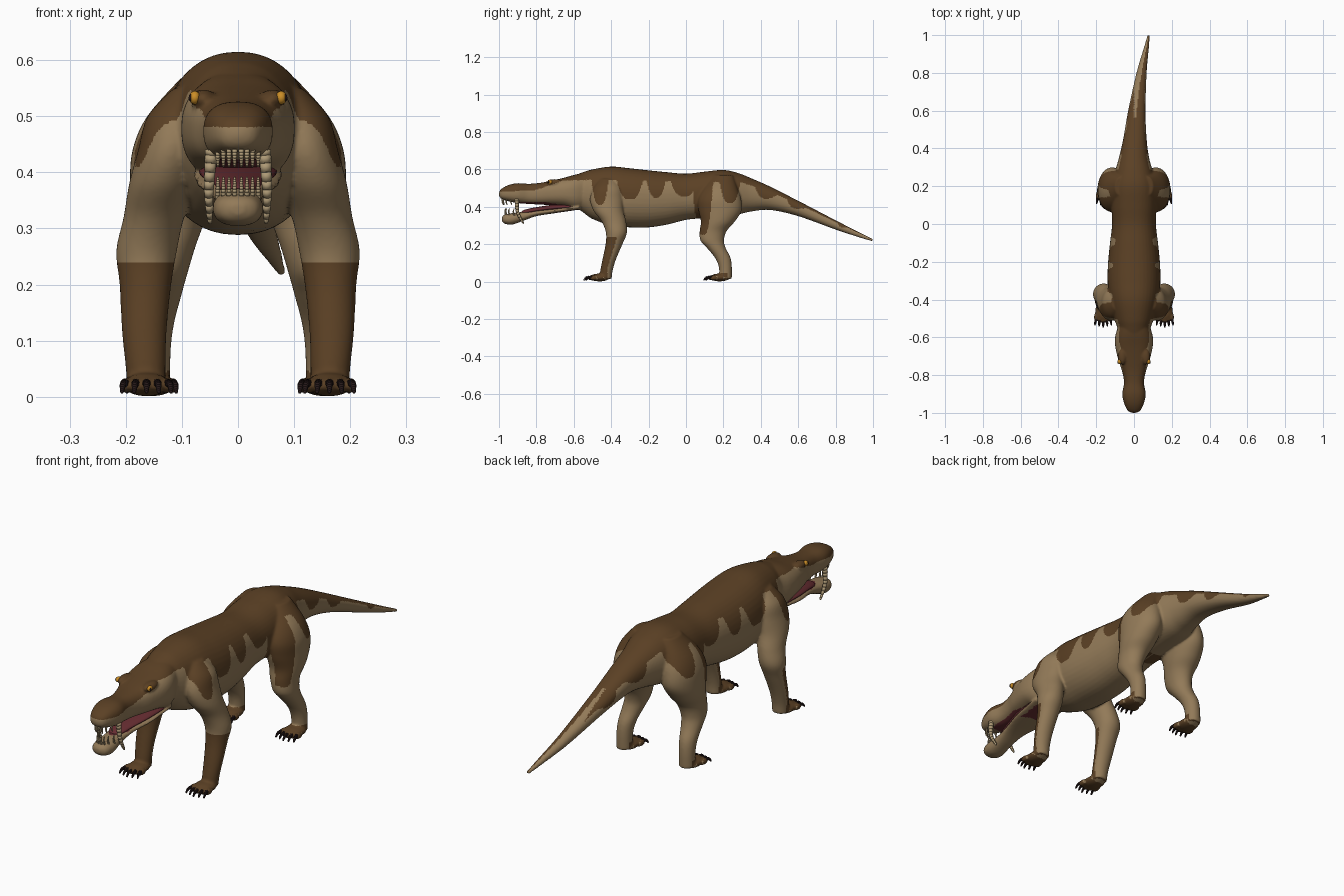
import bpy, bmesh, math
from mathutils import Vector, Matrix

if "Cube" in bpy.data.objects:
    bpy.data.objects.remove(bpy.data.objects["Cube"])


def material(name, color):
    mat = bpy.data.materials.new(name)
    mat.use_nodes = True
    mat.diffuse_color = (*color, 1)
    mat.node_tree.nodes["Principled BSDF"].inputs["Base Color"].default_value = (*color, 1)
    return mat


TAN = material("tan hide", (.29, .195, .098))
BROWN = material("brown hide", (.105, .052, .018))
RED = material("mouth red", (.13, .025, .03))
IVORY = material("tooth ivory", (.42, .32, .18))
CLAW = material("claw black", (.02, .01, .01))
AMBER = material("eye amber", (.6, .27, .02))


def smooth_path(points, steps):
    """Catmull-Rom samples through rows of numbers."""
    rows = [Vector(p) for p in points]
    rows = [rows[0]] + rows + [rows[-1]]
    out = []
    for a, b, c, d in zip(rows, rows[1:], rows[2:], rows[3:]):
        for i in range(steps):
            t = i / steps
            out.append(b + (c - a) * (t / 2) + (a * 2 - b * 5 + c * 4 - d) * (t * t / 2)
                       + (b * 3 - a - c * 3 + d) * (t ** 3 / 2))
    return out + [rows[-1]]


def loft(bm, centers, radii, axes, power=2, sides=40):
    """Skin closed superellipse rings; axes are the two ring directions."""
    rings = []
    u, v = Vector(axes[0]), Vector(axes[1])
    for center, (ru, rv) in zip(centers, radii):
        ring = []
        for k in range(sides):
            c, s = math.cos(math.tau * k / sides), math.sin(math.tau * k / sides)
            pu = math.copysign(abs(c) ** (2 / power), c) * ru
            pv = math.copysign(abs(s) ** (2 / power), s) * rv
            ring.append(bm.verts.new(center + u * pu + v * pv))
        rings.append(ring)
    faces = [bm.faces.new(rings[0]), bm.faces.new(rings[-1])]
    for a, b in zip(rings, rings[1:]):
        for k in range(sides):
            n = (k + 1) % sides
            faces.append(bm.faces.new((a[k], a[n], b[n], b[k])))
    bmesh.ops.recalc_face_normals(bm, faces=faces)


def body_loft(bm, rows, power=2):
    """Rows along the body: y, top, bottom, half width, x."""
    rows = smooth_path(rows, 6)
    loft(bm, [Vector((r[4], r[0], (r[1] + r[2]) / 2)) for r in rows],
         [(max(r[3], .003), max((r[1] - r[2]) / 2, .003)) for r in rows],
         ((1, 0, 0), (0, 0, 1)), power)


def limb_loft(bm, rows, side):
    """Rows down a limb: z, x, y, x radius, y radius."""
    rows = smooth_path(rows, 5)
    loft(bm, [Vector((r[1] * side, r[2], r[0])) for r in rows],
         [(r[3], r[4]) for r in rows], ((1, 0, 0), (0, 1, 0)))


def ball(bm, center, radii, segments=20):
    bmesh.ops.create_uvsphere(bm, u_segments=segments, v_segments=segments // 2, radius=1,
                              matrix=Matrix.Translation(center) @ Matrix.Diagonal((*radii, 1)))


def spike(bm, points, radius):
    """Tapered curved horn through the points."""
    pts = smooth_path(points, 5)
    for i, (a, b) in enumerate(zip(pts, pts[1:])):
        r = [radius * math.sqrt(1 - (i + k) / len(pts)) for k in (0, 1)]
        turn = (b - a).to_track_quat("Z", "Y").to_matrix().to_4x4()
        bmesh.ops.create_cone(bm, cap_ends=True, segments=10, radius1=r[0], radius2=r[1],
                              depth=(b - a).length,
                              matrix=Matrix.Translation((a + b) / 2) @ turn)


def make_object(name, bm, *mats):
    mesh = bpy.data.meshes.new(name)
    bm.to_mesh(mesh)
    bm.free()
    obj = bpy.data.objects.new(name, mesh)
    bpy.context.collection.objects.link(obj)
    for mat in mats:
        mesh.materials.append(mat)
    mesh.shade_smooth()
    return obj


# Trunk and tail
skin = bmesh.new()
body_loft(skin, [
    (-.62, .56, .42, .07, 0), (-.55, .585, .37, .088, 0), (-.5, .60, .335, .105, 0),
    (-.4, .615, .30, .13, 0), (-.3, .606, .29, .14, 0), (-.2, .595, .29, .137, 0),
    (-.1, .585, .305, .127, 0), (0, .577, .33, .116, 0), (.1, .588, .34, .12, 0),
    (.2, .597, .35, .12, 0), (.28, .58, .36, .1, 0), (.35, .552, .375, .08, 0),
    (.45, .508, .383, .062, .005), (.6, .432, .35, .046, .015), (.8, .328, .278, .027, .04),
    (.93, .262, .235, .014, .065), (1, .228, .214, .007, .078)], 2.2)

# Skull
body_loft(skin, [
    (-1, .475, .46, .01, 0), (-.988, .495, .443, .033, 0), (-.95, .516, .43, .052, 0),
    (-.9, .526, .42, .062, 0), (-.84, .523, .415, .053, 0), (-.78, .528, .412, .063, 0),
    (-.72, .54, .408, .083, 0), (-.65, .556, .40, .099, 0), (-.6, .57, .385, .1, 0),
    (-.56, .578, .385, .09, 0), (-.5, .585, .41, .07, 0)], 2.5)

# Lower jaw
body_loft(skin, [
    (-.57, .41, .385, .08, 0), (-.7, .392, .366, .073, 0), (-.8, .382, .35, .05, 0),
    (-.87, .373, .325, .041, 0), (-.93, .366, .305, .045, 0), (-.97, .358, .31, .036, 0),
    (-.985, .345, .325, .012, 0)], 2.3)

FRONT_LEG = [
    (.55, .085, -.42, .03, .04), (.5, .108, -.42, .053, .075), (.44, .12, -.425, .058, .088),
    (.38, .134, -.415, .06, .08), (.32, .15, -.385, .054, .065), (.26, .163, -.372, .054, .056),
    (.2, .165, -.385, .046, .045), (.12, .167, -.41, .04, .036), (.06, .165, -.425, .036, .033),
    (.015, .163, -.43, .034, .033)]
HIND_LEG = [
    (.57, .07, .2, .03, .05), (.5, .1, .185, .062, .09), (.44, .113, .18, .075, .115),
    (.38, .118, .182, .075, .115), (.32, .125, .17, .068, .09), (.27, .13, .145, .055, .072),
    (.22, .138, .14, .048, .063), (.18, .144, .162, .043, .05), (.13, .15, .195, .036, .042),
    (.08, .153, .21, .033, .035), (.015, .154, .212, .033, .033)]

# Legs, feet, toes and claws
claws = bmesh.new()
for side in (-1, 1):
    for leg, foot_x, foot_y in ((FRONT_LEG, .163, -.462), (HIND_LEG, .154, .18)):
        limb_loft(skin, leg, side)
        ball(skin, (foot_x * side, foot_y, .022), (.043, .055, .021))
        for k in range(-2, 3):
            x = foot_x * side + k * .019
            y = foot_y - .043 + abs(k) * .006
            ball(skin, (x, y, .02), (.011, .024, .014))
            spike(claws, [(x, y - .012, .024), (x + k * .002, y - .03, .021),
                          (x + k * .003, y - .042, .007)], .008)
    # Brow ridges
    ball(skin, (.062 * side, -.70, .53), (.023, .045, .018))
make_object("claws", claws, CLAW)

# Fuse the parts into one smooth hide
rough = make_object("hide_source", skin)
remesh = rough.modifiers.new("fuse", "REMESH")
remesh.mode = "VOXEL"
remesh.voxel_size = .0055
relax = rough.modifiers.new("relax", "SMOOTH")
relax.iterations = 4
graph = bpy.context.evaluated_depsgraph_get()
mesh = bpy.data.meshes.new_from_object(rough.evaluated_get(graph))
bpy.data.objects.remove(rough)
hide = bpy.data.objects.new("hide", mesh)
bpy.context.collection.objects.link(hide)
mesh.materials.clear()
for mat in (TAN, BROWN, RED):
    mesh.materials.append(mat)
mesh.shade_smooth()

# Saddle edge height along the body, with hanging lobes: centre, lowest z, half width
EDGE = [(-1, .48), (-.8, .49), (-.73, .515), (-.66, .54), (-.5, .545), (.3, .53),
        (.45, .48), (.6, .415), (.8, .318), (1, .224)]
LOBES = [(-.46, .41, .045), (-.3, .44, .07), (-.16, .45, .05), (-.01, .455, .07),
         (.09, .25, .055), (.235, .42, .055), (.43, .445, .06), (.6, .39, .06), (.84, .29, .03)]


def saddle_edge(y):
    for (y0, z0), (y1, z1) in zip(EDGE, EDGE[1:]):
        if y <= y1:
            break
    base = z0 + (z1 - z0) * (y - y0) / (y1 - y0)
    drops = [(base - low) * (1 - (abs(y - mid) / half) ** 3)
             for mid, low, half in LOBES if abs(y - mid) < half]
    return base - max(drops + [0])


for face in mesh.polygons:
    x, y, z = face.center
    n = face.normal
    shin = y < -.3 and z < .24 and n.y < .1
    paw = z < .045 and n.y < .3
    outward = n.x * x > 0 or z > .45
    palate = -.92 < y < -.58 and .37 < z < .425 and abs(x) < .055 and n.z < -.6
    gum = -.92 < y < -.58 and .37 < z < .42 and abs(x) < .04 and n.z > .6
    if palate or gum:
        face.material_index = 2
    elif shin or paw or (z > saddle_edge(y) and outward):
        face.material_index = 1

# Tongue and mouth lining
bm = bmesh.new()
body_loft(bm, [(-.58, .42, .385, .07, 0), (-.7, .412, .38, .066, 0), (-.8, .398, .37, .046, 0),
               (-.86, .385, .36, .03, 0), (-.88, .375, .365, .01, 0)])
make_object("mouth_lining", bm, RED)

# Fangs and small teeth
bm = bmesh.new()
for side in (-1, 1):
    spike(bm, [(.047 * side, -.905, .44), (.052 * side, -.9, .37), (.05 * side, -.868, .31)], .012)
    for k in range(4):
        x, y = side * (.006 + k * .01), -.982 + k * k * .005
        spike(bm, [(x, y + .006, .452), (x, y, .43), (x, y + .006, .41)], .006)
        spike(bm, [(x, y + .02, .35), (x, y + .014, .375), (x, y + .018, .392)], .005)
make_object("teeth", bm, IVORY)

# Eyes with pupils
eyes, pupils = bmesh.new(), bmesh.new()
for side in (-1, 1):
    ball(eyes, (.077 * side, -.728, .533), (.01, .013, .012))
    ball(pupils, (.084 * side, -.733, .533), (.004, .005, .007), 12)
make_object("eyes", eyes, AMBER)
make_object("pupils", pupils, CLAW)
